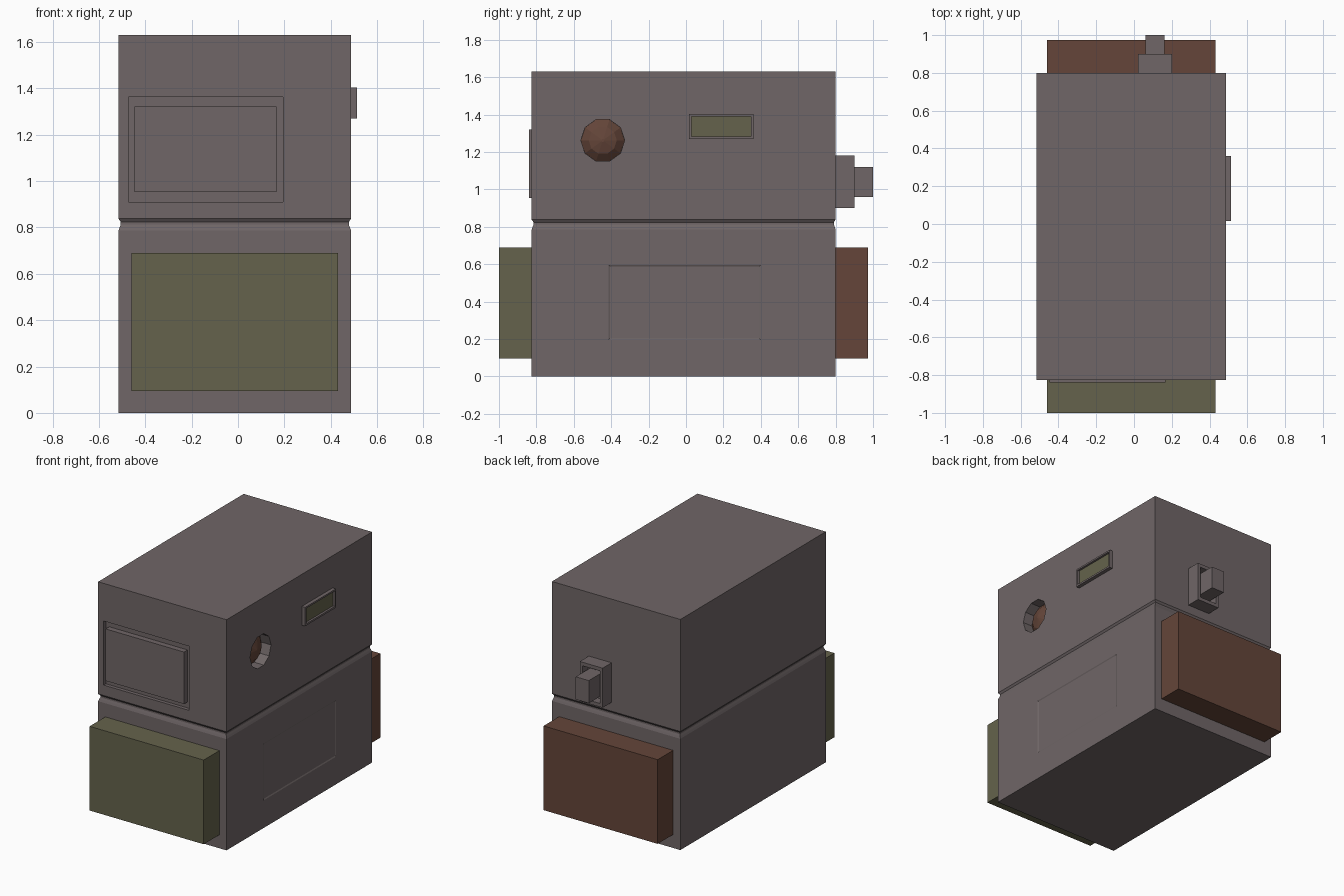
import bpy, bmesh, math

if "Cube" in bpy.data.objects:
    bpy.data.objects.remove(bpy.data.objects["Cube"])


def material(name, rgb):
    m = bpy.data.materials.new(name)
    m.diffuse_color = (*rgb, 1)
    m.use_nodes = True
    m.node_tree.nodes["Principled BSDF"].inputs["Base Color"].default_value = m.diffuse_color
    return m


GREY = material("warm grey", (0.160, 0.133, 0.135))
OLIVE = material("olive", (0.130, 0.124, 0.072))
BROWN = material("rust brown", (0.128, 0.060, 0.041))


def finish(name, bm, mat):
    bmesh.ops.recalc_face_normals(bm, faces=bm.faces)
    me = bpy.data.meshes.new(name)
    bm.to_mesh(me)
    bm.free()
    ob = bpy.data.objects.new(name, me)
    bpy.context.collection.objects.link(ob)
    me.materials.append(mat)
    return ob


def box(name, x, y, z, mat):
    bm = bmesh.new()
    bmesh.ops.create_cube(bm, size=1)
    for v in bm.verts:
        v.co = [(a + b) / 2 + c * (b - a) for (a, b), c in zip((x, y, z), v.co)]
    return finish(name, bm, mat)


def loft(name, rings, mat):
    """Skin a list of equal-length point rings and cap both ends."""
    bm = bmesh.new()
    rows = [[bm.verts.new(p) for p in r] for r in rings]
    n = len(rows[0])
    for a, b in zip(rows, rows[1:]):
        for i in range(n):
            j = (i + 1) % n
            bm.faces.new((a[i], a[j], b[j], b[i]))
    bm.faces.new(rows[0])
    bm.faces.new(rows[-1])
    return finish(name, bm, mat)


def cut(ob, cutter):
    cutter.hide_render = True
    m = ob.modifiers.new("cut", "BOOLEAN")
    m.operation, m.solver, m.object = "DIFFERENCE", "EXACT", cutter
    bpy.context.view_layer.objects.active = ob
    bpy.ops.object.modifier_apply(modifier=m.name)
    bpy.data.objects.remove(cutter)


def circle(x, r):
    # ten-sided ring on the right wall
    return [(x, -0.445 + r * math.cos(i * math.pi / 5), 1.262 + r * math.sin(i * math.pi / 5))
            for i in range(10)]


# Cabinet with a shallow groove around the middle
X0, X1, Y0, Y1 = -0.516, 0.488, -0.825, 0.80
profile = [(0, 0), (0.786, 0), (0.80, 0.005), (0.812, 0.010), (0.824, 0.010), (0.838, 0), (1.63, 0)]
cabinet = loft("cabinet", [[(X0 + d, Y0 + d, z), (X1 - d, Y0 + d, z), (X1 - d, Y1 - d, z), (X0 + d, Y1 - d, z)]
                           for z, d in profile], GREY)

# Recess and raised panel on the front
cut(cabinet, box("panel_cutter", (-0.473, 0.194), (-0.90, -0.80), (0.911, 1.364), GREY))
box("front_panel", (-0.447, 0.166), (-0.84, -0.795), (0.954, 1.321), GREY)

# Shallow sunken panel low on the right side
cut(cabinet, loft("side_cutter", [[(x, -0.415 + s, 0.195 + s), (x, 0.40 - s, 0.195 + s),
                                   (x, 0.40 - s, 0.597 - s), (x, -0.415 + s, 0.597 - s)]
                                  for x, s in ((X1 + 0.004, -0.008), (X1 - 0.004, 0.008))], GREY))

# Round recess with a faceted dome
cut(cabinet, loft("dome_cutter", [circle(0.408, 0.117), circle(0.60, 0.117)], GREY))
loft("dome_lamp", [circle(0.404, 0.1165), circle(0.412, 0.1165), circle(0.445, 0.075), circle(0.462, 0.008)], BROWN)

# Framed screen on the right side
frame = box("screen_frame", (0.478, 0.514), (0.016, 0.360), (1.27, 1.403), GREY)
cut(frame, box("screen_cutter", (0.497, 0.60), (0.030, 0.348), (1.283, 1.391), GREY))
box("screen", (0.48, 0.499), (0.030, 0.348), (1.283, 1.391), OLIVE)

# Bins on front and back
box("front_bin", (-0.46, 0.432), (-1.0, -0.82), (0.095, 0.69), OLIVE)
box("back_bin", (-0.46, 0.432), (0.795, 0.973), (0.095, 0.69), BROWN)

# Switch housing with a square peg on the back
housing = box("switch_housing", (0.022, 0.20), (0.79, 0.90), (0.90, 1.18), GREY)
cut(housing, box("housing_cutter", (0.042, 0.18), (0.84, 0.95), (0.925, 1.155), GREY))
box("switch_peg", (0.06, 0.162), (0.83, 1.0), (0.96, 1.12), GREY)
